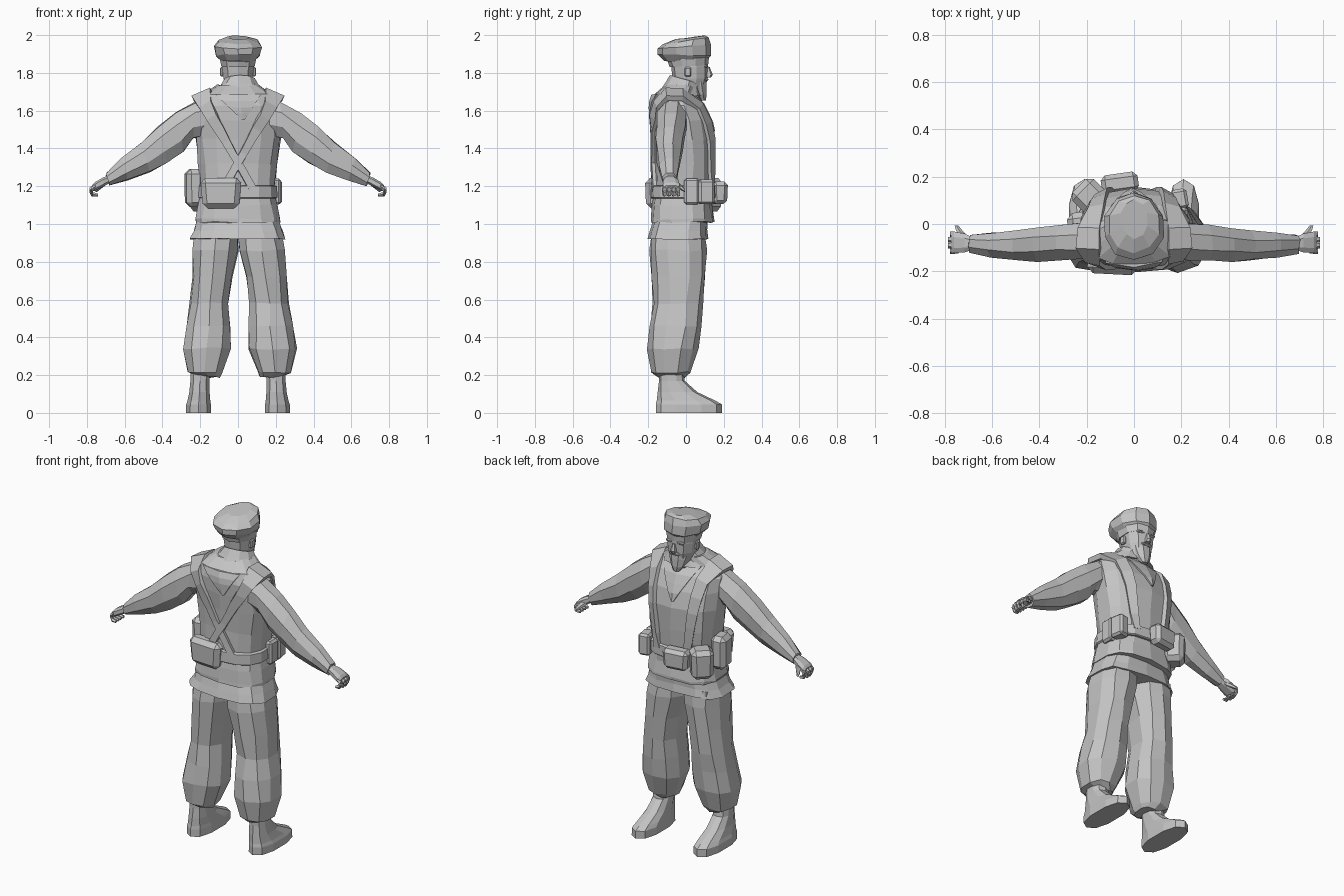
import bpy, bmesh, math, random
from mathutils import Vector, Matrix
from mathutils.bvhtree import BVHTree

random.seed(4)
grey = bpy.data.materials.new("plain grey")
grey.diffuse_color = (0.55, 0.55, 0.55, 1)


def finish(name, bm):
    bmesh.ops.recalc_face_normals(bm, faces=bm.faces)
    me = bpy.data.meshes.new(name)
    bm.to_mesh(me)
    bm.free()
    me.materials.append(grey)
    ob = bpy.data.objects.new(name, me)
    bpy.context.collection.objects.link(ob)
    return ob


def skin(name, loops):
    """Bridge rings of points into a closed shell."""
    bm = bmesh.new()
    rings = [[bm.verts.new(p) for p in lp] for lp in loops]
    n = len(rings[0])
    for a, b in zip(rings, rings[1:]):
        for i in range(n):
            j = (i + 1) % n
            bm.faces.new((a[i], a[j], b[j], b[i]))
    bm.faces.new(rings[0][::-1])
    bm.faces.new(rings[-1])
    return finish(name, bm)


def loft(name, rings, n=10, p=2.0, axis="z", jitter=0.0):
    """Rings are (x, y, z, r1, r2[, tilt]); axis z spans x/y, x spans y/z, y spans x/z."""
    loops = []
    for r in rings:
        x, y, z, r1, r2 = r[:5]
        tilt = r[5] if len(r) > 5 else 0
        lp = []
        for i in range(n):
            t = 2 * math.pi * (i + 0.5) / n
            c, s = math.cos(t), math.sin(t)
            u = math.copysign(abs(c) ** (2 / p), c) * r1
            v = math.copysign(abs(s) ** (2 / p), s) * r2
            if axis == "z":
                q = Vector((x + u, y + v, z + tilt * v))
            elif axis == "x":
                q = Vector((x + tilt * v, y + u, z + v))
            else:
                q = Vector((x + u, y, z + v))
            q += Vector([random.uniform(-jitter, jitter) for _ in range(3)])
            lp.append(q)
        loops.append(lp)
    return skin(name, loops)


def box(name, centre, size, turn=0, bevel=0.015, taper=1.0):
    """Bevelled box, narrowed at the bottom by taper."""
    bm = bmesh.new()
    bmesh.ops.create_cube(bm, size=1)
    for v in bm.verts:
        k = taper if v.co.z < 0 else 1
        v.co = Vector((v.co.x * size[0] * k, v.co.y * size[1] * k, v.co.z * size[2]))
    bmesh.ops.bevel(bm, geom=bm.edges[:], offset=bevel, segments=1, affect="EDGES")
    bm.transform(Matrix.Translation(centre) @ Matrix.Rotation(math.radians(turn), 4, "Z"))
    return finish(name, bm)


# Jacket body
torso = loft("jacket_body", [
    (0, -0.02, 1.08, 0.205, 0.155), (0, -0.015, 1.20, 0.198, 0.155),
    (0, -0.01, 1.32, 0.213, 0.158), (0, -0.015, 1.45, 0.228, 0.162),
    (0, -0.03, 1.55, 0.235, 0.155), (0, -0.05, 1.63, 0.23, 0.137),
    (0, -0.065, 1.685, 0.185, 0.108), (0, -0.03, 1.735, 0.11, 0.085)],
    n=14, p=2.5, jitter=0.005)
tree = BVHTree.FromPolygons([v.co for v in torso.data.vertices],
                            [p.vertices[:] for p in torso.data.polygons])


def on_body(x, z, side):
    hit, nor, *_ = tree.ray_cast(Vector((x, 2 * side, z)), Vector((0, -side, 0)))
    return hit, nor


# Jacket skirt in two flared tiers
loft("jacket_lower_hem", [(0, -0.042, 0.92, 0.256, 0.164), (0, -0.037, 0.965, 0.238, 0.154),
                          (0, -0.03, 1.02, 0.217, 0.145)], n=14, p=2.8, jitter=0.005)
loft("jacket_upper_hem", [(0, -0.02, 1.01, 0.226, 0.168), (0, -0.02, 1.025, 0.228, 0.168),
                          (0, -0.02, 1.10, 0.212, 0.158), (0, -0.02, 1.16, 0.198, 0.15)],
     n=14, p=2.8, jitter=0.004)

# Belt and pouches
loft("belt", [(0, -0.015, 1.135, 0.205, 0.166), (0, -0.015, 1.14, 0.213, 0.172),
              (0, -0.015, 1.20, 0.211, 0.17), (0, -0.015, 1.205, 0.2, 0.162)], n=14, p=2.6)
box("rear_pouch", (-0.09, -0.168, 1.163), (0.218, 0.09, 0.16), -3, 0.026, 0.88)
box("left_hip_pouch", (-0.232, -0.01, 1.19), (0.095, 0.12, 0.20), 8, 0.025, 0.95)
box("left_front_pouch", (-0.19, 0.12, 1.155), (0.13, 0.12, 0.175), 45, 0.025, 0.92)
box("front_pouch", (-0.06, 0.172, 1.165), (0.16, 0.085, 0.12), 8, 0.02, 0.9)
box("right_hip_pouch", (0.192, 0.105, 1.17), (0.07, 0.085, 0.13), 10, 0.012)
box("right_rear_pouch", (0.195, 0.03, 1.172), (0.065, 0.08, 0.14), 0, 0.012)


def strap(name, s):
    """Harness strap: up the chest, over the shoulder, across the back."""
    path = []
    for i in range(6):
        t = i / 5
        path.append((*on_body(s * (0.095 + 0.06 * t), 1.18 + 0.44 * t, 1), 0.02 + 0.016 * t))
    path.append((Vector((s * 0.185, -0.02, 1.682)), Vector((s * 0.45, 0.3, 1)), 0.05))
    path.append((Vector((s * 0.19, -0.10, 1.685)), Vector((s * 0.45, -0.3, 1)), 0.054))
    for i in range(8):
        t = i / 7
        path.append((*on_body(s * (0.17 - 0.25 * t), 1.63 - 0.45 * t, -1), 0.036 - 0.016 * min(1, t * 2)))
    loops = []
    for i, (p, nor, w) in enumerate(path):
        tan = path[min(i + 1, len(path) - 1)][0] - path[max(i - 1, 0)][0]
        nor = nor.normalized()
        side = tan.cross(nor).normalized() * w
        hi, lo = nor * 0.018, nor * -0.012
        loops.append([p - side + lo, p + side + lo, p + side + hi, p - side + hi])
    skin(name, loops)


def scarf_point(name, side, tip_x, tip_z):
    """Triangular cloth end lying on the body."""
    loops = []
    for i in range(5):
        t = i / 4
        z = 1.685 + (tip_z - 1.685) * t
        w = 0.115 * (1 - t) + 0.006
        out = Vector((0, side * 0.009, 0))
        a, m, b = (on_body(tip_x * t + k * w, z, side)[0] for k in (-1, 0, 1))
        loops.append([a - out, b - out, b + out, m + out * 1.5, a + out])
    skin(name, loops)


scarf_point("back_scarf", -1, 0.03, 1.55)
scarf_point("front_scarf", 1, -0.01, 1.49)

# Collar and neck wrap
loft("collar", [(0.005, -0.035, 1.68, 0.155, 0.118), (0.008, -0.02, 1.73, 0.11, 0.09, -0.2),
                (0.01, -0.005, 1.765, 0.085, 0.083, -0.3), (0.01, 0.0, 1.75, 0.06, 0.06, -0.3)],
     n=10, jitter=0.004)

# Head, beard and face
loft("head", [(0, 0.01, 1.66, 0.055, 0.06), (0, 0.022, 1.72, 0.066, 0.078),
              (0, 0.022, 1.77, 0.08, 0.093), (0, 0.02, 1.83, 0.088, 0.098),
              (0, 0.018, 1.90, 0.088, 0.095)], n=10, p=2.3)
loft("beard", [(0, 0.09, 1.655, 0.02, 0.016), (0, 0.078, 1.685, 0.042, 0.034),
               (0, 0.066, 1.73, 0.058, 0.046), (0, 0.06, 1.765, 0.064, 0.05)], n=8)
loft("nose", [(0, 0.118, 1.775, 0.018, 0.014), (0, 0.122, 1.79, 0.018, 0.02),
              (0, 0.114, 1.83, 0.008, 0.012)], n=6)
box("moustache", (0, 0.106, 1.765), (0.065, 0.025, 0.016), 0, 0.006)
box("brow", (0, 0.098, 1.836), (0.12, 0.03, 0.016), 0, 0.005)

# Soft cap with band
loft("cap_band", [(0, 0.015, 1.835, 0.092, 0.102, 0.05), (0, 0.01, 1.89, 0.104, 0.113, 0.05)],
     n=10, p=2.2)
loft("cap_crown", [(0, 0.0, 1.866, 0.095, 0.115, 0.04), (0, -0.007, 1.893, 0.122, 0.142, -0.02),
                   (0, -0.01, 1.938, 0.13, 0.145, 0.06), (0, 0.0, 1.97, 0.11, 0.122, 0.13),
                   (0, 0.02, 1.988, 0.06, 0.08, 0.13)], n=10, jitter=0.004)

for s, tag in ((-1, "left"), (1, "right")):
    strap(tag + "_strap", s)
    box(tag + "_ear", (s * 0.085, 0.01, 1.805), (0.02, 0.035, 0.05), 0, 0.006)

    # Sleeve
    loft(tag + "_sleeve", [
        (s * 0.13, -0.07, 1.57, 0.075, 0.10), (s * 0.23, -0.075, 1.55, 0.082, 0.105, -s * 0.1),
        (s * 0.31, -0.08, 1.485, 0.08, 0.11, s * 0.2), (s * 0.40, -0.088, 1.42, 0.075, 0.10, s * 0.3),
        (s * 0.49, -0.092, 1.353, 0.066, 0.084, s * 0.3), (s * 0.60, -0.09, 1.29, 0.055, 0.062, s * 0.3),
        (s * 0.69, -0.085, 1.235, 0.042, 0.036, s * 0.3), (s * 0.69, -0.085, 1.235, 0.028, 0.024, s * 0.3)],
        n=8, axis="x", jitter=0.004)

    # Hand, fingers and thumb
    loft(tag + "_palm", [
        (s * 0.68, -0.083, 1.238, 0.027, 0.022), (s * 0.715, -0.08, 1.222, 0.042, 0.026),
        (s * 0.76, -0.078, 1.197, 0.048, 0.024), (s * 0.772, -0.078, 1.19, 0.042, 0.016)],
        n=8, p=2.6, axis="x")
    for k in range(4):
        y = -0.114 + k * 0.024
        reach = 0.008 * (k in (1, 2))
        loft(f"{tag}_finger_{k + 1}", [
            (s * 0.755, y, 1.2, 0.013, 0.014), (s * (0.777 + reach), y, 1.18, 0.013, 0.015),
            (s * (0.768 + reach), y, 1.157, 0.012, 0.012), (s * 0.742, y, 1.153, 0.01, 0.008)],
            n=5, axis="x")
    loft(tag + "_thumb", [
        (s * 0.715, -0.055, 1.215, 0.018, 0.018), (s * 0.738, -0.028, 1.195, 0.016, 0.015),
        (s * 0.75, -0.006, 1.178, 0.009, 0.009)], n=6, axis="y")

    # Baggy trouser leg
    d = 0.008
    loft(tag + "_trouser_leg", [
        (d + s * 0.16, -0.08, 0.19, 0.055, 0.07), (d + s * 0.185, -0.08, 0.215, 0.092, 0.10),
        (d + s * 0.176, -0.07, 0.34, 0.131, 0.132), (d + s * 0.165, -0.055, 0.46, 0.118, 0.132),
        (d + s * 0.158, -0.042, 0.58, 0.107, 0.132), (d + s * 0.142, -0.038, 0.72, 0.108, 0.14),
        (d * 0.4 + s * 0.122, -0.04, 0.86, 0.122, 0.15), (s * 0.115, -0.038, 0.96, 0.118, 0.14)],
        n=10, p=2.3, jitter=0.006)

    # Boot
    loft(tag + "_boot", [
        (s * 0.209, 0.015, 0.0, 0.069, 0.175), (s * 0.209, 0.015, 0.045, 0.068, 0.175),
        (s * 0.207, 0.0, 0.065, 0.063, 0.155), (s * 0.204, -0.045, 0.11, 0.056, 0.105),
        (s * 0.202, -0.075, 0.17, 0.052, 0.068), (s * 0.2, -0.08, 0.24, 0.055, 0.065)],
        n=10, p=2.4)
